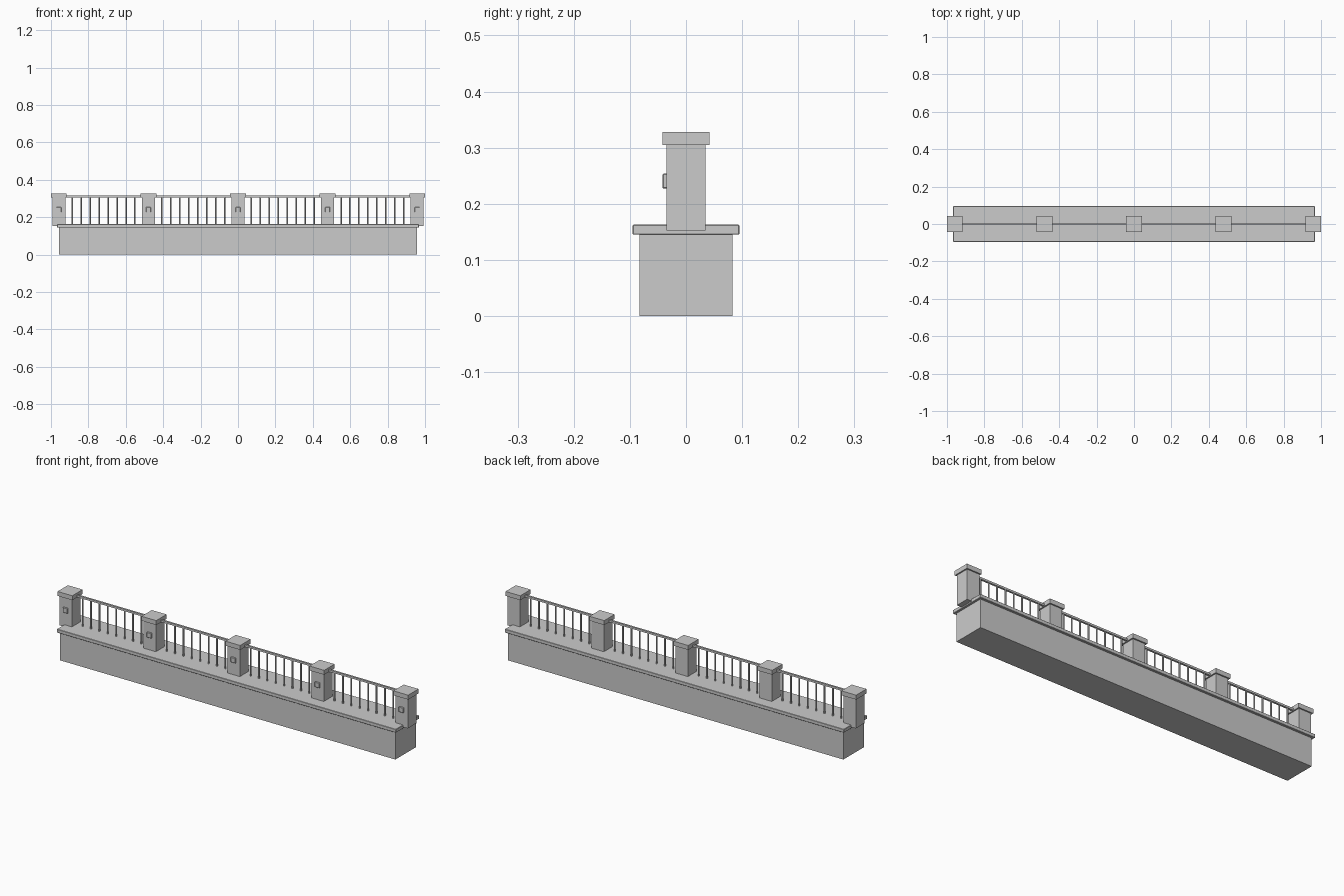
import bpy, bmesh
from mathutils import Matrix, Vector

if "Cube" in bpy.data.objects:
    bpy.data.objects.remove(bpy.data.objects["Cube"])


def box(name, x, y, z, bevel=0.0):
    """Box from (min, max) ranges, with an optional softened edge."""
    size = Vector((x[1] - x[0], y[1] - y[0], z[1] - z[0]))
    mid = Vector(((x[0] + x[1]) / 2, (y[0] + y[1]) / 2, (z[0] + z[1]) / 2))
    bm = bmesh.new()
    bmesh.ops.create_cube(bm, size=1, matrix=Matrix.Diagonal((*size, 1)))
    mesh = bpy.data.meshes.new(name)
    bm.to_mesh(mesh)
    bm.free()
    ob = bpy.data.objects.new(name, mesh)
    ob.location = mid
    bpy.context.collection.objects.link(ob)
    if bevel:
        mod = ob.modifiers.new("edge", "BEVEL")
        mod.width = bevel
        mod.segments = 1
    return ob


def bar(name, x, z0, z1, radius):
    bpy.ops.mesh.primitive_cylinder_add(vertices=8, radius=radius, depth=z1 - z0,
                                        location=(x, 0, (z0 + z1) / 2))
    ob = bpy.context.object
    ob.name = name
    bpy.ops.object.shade_smooth_by_angle()
    return ob


SPACING = 0.479
POSTS = 5
BARS = 8
post_x = [(i - (POSTS - 1) / 2) * SPACING for i in range(POSTS)]

# Wall and its overhanging coping
box("wall_base", (-0.956, 0.956), (-0.083, 0.083), (0, 0.145))
box("coping", (-0.967, 0.967), (-0.095, 0.095), (0.145, 0.163), 0.0015)

# Pillars with caps and a small plate on the front
for i, x in enumerate(post_x):
    box(f"pillar_{i}", (x - 0.035, x + 0.035), (-0.035, 0.035), (0.152, 0.306))
    box(f"pillar_cap_{i}", (x - 0.042, x + 0.042), (-0.042, 0.042), (0.305, 0.328))
    box(f"front_plate_{i}", (x - 0.0135, x + 0.0135), (-0.042, -0.03), (0.227, 0.254), 0.002)

# Railing: top rail and evenly spaced upright bars in each bay
for i, x in enumerate(post_x[:-1]):
    box(f"top_rail_{i}", (x + 0.03, x + SPACING - 0.03), (-0.005, 0.005), (0.307, 0.317))
    for j in range(BARS):
        bar(f"railing_bar_{i}_{j}", x + SPACING / 10 * (j + 1.5), 0.162, 0.309, 0.004)
